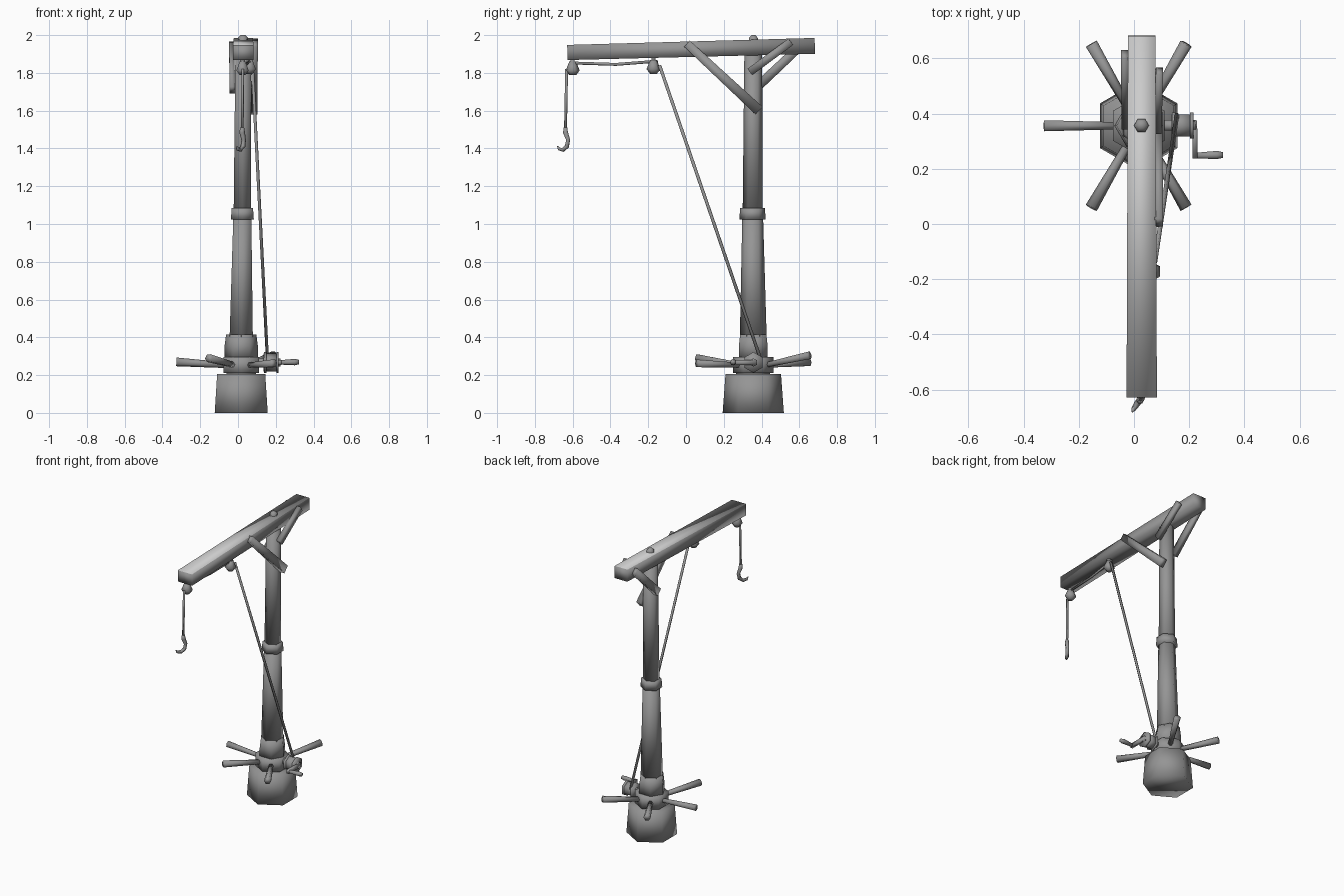
import bpy, bmesh, math
from mathutils import Vector

if "Cube" in bpy.data.objects:
    bpy.data.objects.remove(bpy.data.objects["Cube"])

grey = bpy.data.materials.new("weathered_grey")
grey.diffuse_color = (0.30, 0.30, 0.30, 1)
grey.use_nodes = True
grey.node_tree.nodes["Principled BSDF"].inputs["Base Color"].default_value = grey.diffuse_color
light = bpy.data.materials.new("light_grey")
light.diffuse_color = (0.7, 0.7, 0.7, 1)
light.use_nodes = True
light.node_tree.nodes["Principled BSDF"].inputs["Base Color"].default_value = light.diffuse_color


def loft(name, path, radii, sides=6, rot=0.0):
    """Skin polygon rings along a path; a radius may be a (u, v) pair, u lying towards x."""
    pts = [Vector(p) for p in path]
    bm = bmesh.new()
    rings = []
    for i, p in enumerate(pts):
        d = (pts[min(i + 1, len(pts) - 1)] - pts[max(i - 1, 0)]).normalized()
        ref = Vector((1, 0, 0)) if abs(d.x) < 0.9 else Vector((0, 0, 1))
        u = (ref - d * ref.dot(d)).normalized()
        v = d.cross(u)
        r = radii[i] if isinstance(radii, list) else radii
        ru, rv = r if isinstance(r, tuple) else (r, r)
        ring = []
        for k in range(sides):
            a = math.radians(rot) + 2 * math.pi * k / sides
            ring.append(bm.verts.new(p + u * ru * math.cos(a) + v * rv * math.sin(a)))
        rings.append(ring)
    for a, b in zip(rings, rings[1:]):
        for k in range(sides):
            n = (k + 1) % sides
            bm.faces.new((a[k], a[n], b[n], b[k]))
    bm.faces.new(rings[0][::-1])
    bm.faces.new(rings[-1])
    bmesh.ops.recalc_face_normals(bm, faces=bm.faces)
    for f in bm.faces:
        f.smooth = True
    me = bpy.data.meshes.new(name)
    bm.to_mesh(me)
    bm.free()
    me.materials.append(grey)
    ob = bpy.data.objects.new(name, me)
    bpy.context.collection.objects.link(ob)
    return ob


def bar(name, a, b, size_a, size_b):
    """Rectangular timber; sizes are full (u, v) widths."""
    k = math.sqrt(0.5)
    return loft(name, [a, b], [(s[0] * k, s[1] * k) for s in (size_a, size_b)], 4, 45)


CX, CY = 0.017, 0.356

# Pedestal, capstan hub and mast
loft("base", [(CX, CY, 0), (CX, CY, 0.205)], [0.162, 0.147], 6, 30)
loft("base_spindle", [(CX, CY, 0.2), (CX, CY, 0.22)], 0.09, 6, 30)
loft("capstan_hub", [(CX, CY, 0.21), (CX, CY, 0.296)], 0.108, 6, 30)
loft("lower_collar", [(CX, CY, 0.29), (CX, CY, 0.355), (CX, CY, 0.415)], [0.088, 0.088, 0.08], 6, 0)
loft("lower_mast", [(CX, CY, 0.40), (0.023, 0.353, 1.04)], [0.071, 0.055], 6, 30)
loft("middle_collar", [(0.023, 0.352, 1.025), (0.023, 0.352, 1.085)], [0.07, 0.065], 6, 30)
loft("upper_mast", [(0.023, 0.353, 1.07), (0.027, 0.356, 1.92)], [0.053, 0.047], 6, 30)
loft("top_bolt", [(0.027, 0.357, 1.94), (0.027, 0.357, 1.985), (0.027, 0.357, 2.0)],
     [0.028, 0.027, 0.012], 6, 0)

# Jib beam with a lighter top, and side braces
beam = bar("jib_beam", (0.028, -0.628, 1.908), (0.028, 0.682, 1.943), (0.11, 0.08), (0.10, 0.084))
beam.data.materials.append(light)
for f in beam.data.polygons:
    if f.normal.z > 0.8:
        f.material_index = 1
bar("front_brace", (0.09, 0.005, 1.955), (0.085, 0.387, 1.60), (0.03, 0.044), (0.036, 0.055))
bar("rear_brace_right", (0.092, 0.555, 1.965), (0.085, 0.338, 1.805), (0.026, 0.042), (0.03, 0.042))
bar("rear_brace_left", (-0.034, 0.615, 1.95), (-0.03, 0.36, 1.71), (0.026, 0.046), (0.03, 0.05))

# Five capstan arms, slightly uneven in height
for i, tip_z in enumerate((0.305, 0.268, 0.27, 0.29, 0.262)):
    a = math.radians(60 * (i + 1))
    c, s = math.cos(a), math.sin(a)
    loft(f"capstan_arm_{i + 1}", [(CX + 0.07 * c, CY + 0.07 * s, 0.252),
                                  (CX + 0.343 * c, CY + 0.343 * s, tip_z)], [0.015, 0.023], 6)

# Winch with crank
W = (0.357, 0.267)
loft("winch_axle", [(0.07, *W), (0.225, *W)], 0.022, 6)
loft("winch_drum", [(0.135, *W), (0.205, *W)], 0.047, 6)
for n, x in (("inner", 0.138), ("outer", 0.203)):
    loft(f"winch_flange_{n}", [(x, *W), (x + 0.012, *W)], 0.055, 6)
bar("crank_arm", (0.221, 0.375, 0.267), (0.221, 0.237, 0.267), (0.016, 0.028), (0.018, 0.026))
loft("crank_handle", [(0.215, 0.248, 0.267), (0.30, 0.25, 0.269), (0.322, 0.25, 0.269)],
     [0.011, 0.017, 0.012], 6)

# Pulley blocks: tapered, wider below, with hangers
for n, x, y, z, top in (("tip", 0.024, -0.600, 1.825, 1.88), ("inner", 0.062, -0.172, 1.832, 1.895)):
    loft(f"pulley_{n}", [(x, y, z - 0.037), (x, y, z - 0.012), (x, y, z + 0.035)],
         [0.018, 0.037, 0.018], 6, 30)
    bar(f"pulley_hanger_{n}", (x, y, z), (x, y, top), (0.026, 0.022), (0.026, 0.022))

# Rope: drum to inner pulley, along the jib, down to the hook
loft("winch_rope", [(0.155, 0.395, 0.285), (0.075, -0.14, 1.84)], 0.009, 5)
loft("jib_rope", [(0.062, -0.15, 1.862), (0.045, -0.37, 1.845), (0.026, -0.59, 1.852)], 0.008, 5)
loft("hook_rope", [(0.024, -0.632, 1.82), (0.022, -0.638, 1.49)], 0.008, 5)

# Hook, bent in a slanted plane
loft("hook", [(0.022, -0.638, 1.51), (0.022, -0.638, 1.485), (0.03, -0.624, 1.445),
              (0.026, -0.631, 1.41), (0.012, -0.65, 1.393), (-0.002, -0.672, 1.397), (-0.006, -0.68, 1.412)],
     [0.011, 0.015, 0.012, 0.013, 0.012, 0.009, 0.003], 6)
